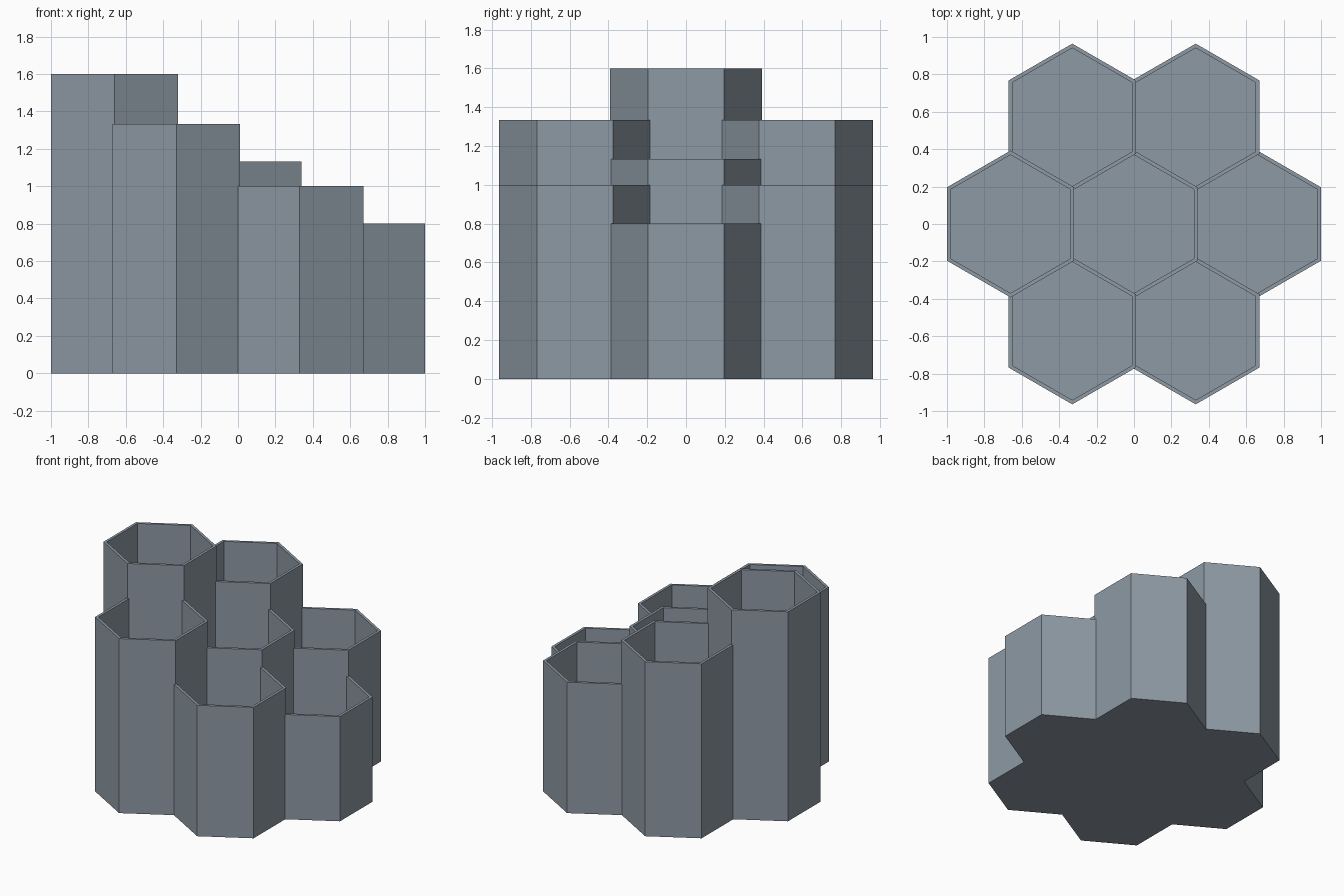
import bpy
import bmesh
from math import cos, sin, pi, sqrt

cube = bpy.data.objects.get("Cube")
if cube:
    bpy.data.objects.remove(cube, do_unlink=True)

PITCH = 0.66      # spacing between neighbouring cell centres
WALL = 0.02       # wall shared by neighbouring cells
FLOOR = 0.02
OUTER = (PITCH + WALL) / sqrt(3)
INNER = (PITCH - WALL) / sqrt(3)

grey = bpy.data.materials.new("slate_grey")
grey.use_nodes = True
colour = (0.27, 0.32, 0.37, 1)
grey.diffuse_color = colour
grey.node_tree.nodes["Principled BSDF"].inputs["Base Color"].default_value = colour


def hex_ring(bm, radius, z):
    """Six vertices with points towards +y and -y."""
    angles = [pi / 6 + i * pi / 3 for i in range(6)]
    return [bm.verts.new((radius * cos(a), radius * sin(a), z)) for a in angles]


def hex_cup(name, x, y, height):
    """Open hexagonal cup: outside wall, rim, inside wall and floor."""
    bm = bmesh.new()
    rings = [hex_ring(bm, OUTER, 0), hex_ring(bm, OUTER, height),
             hex_ring(bm, INNER, height), hex_ring(bm, INNER, FLOOR)]
    for low, high in zip(rings, rings[1:]):
        for i in range(6):
            j = (i + 1) % 6
            bm.faces.new((low[i], low[j], high[j], high[i]))
    bm.faces.new(rings[0][::-1])
    bm.faces.new(rings[-1])
    bmesh.ops.recalc_face_normals(bm, faces=bm.faces)
    mesh = bpy.data.meshes.new(name)
    bm.to_mesh(mesh)
    bm.free()
    mesh.materials.append(grey)
    cup = bpy.data.objects.new(name, mesh)
    cup.location = (x, y, 0)
    bpy.context.collection.objects.link(cup)


# Middle row, stepping down from -x to +x
hex_cup("right_cup", -PITCH, 0, 1.6)
hex_cup("centre_cup", 0, 0, 1.133)
hex_cup("left_cup", PITCH, 0, 0.8)

# Matching front and back rows
row = PITCH * sqrt(3) / 2
for side, y in (("front", -row), ("back", row)):
    hex_cup(side + "_right_cup", -PITCH / 2, y, 1.333)
    hex_cup(side + "_left_cup", PITCH / 2, y, 1.0)
